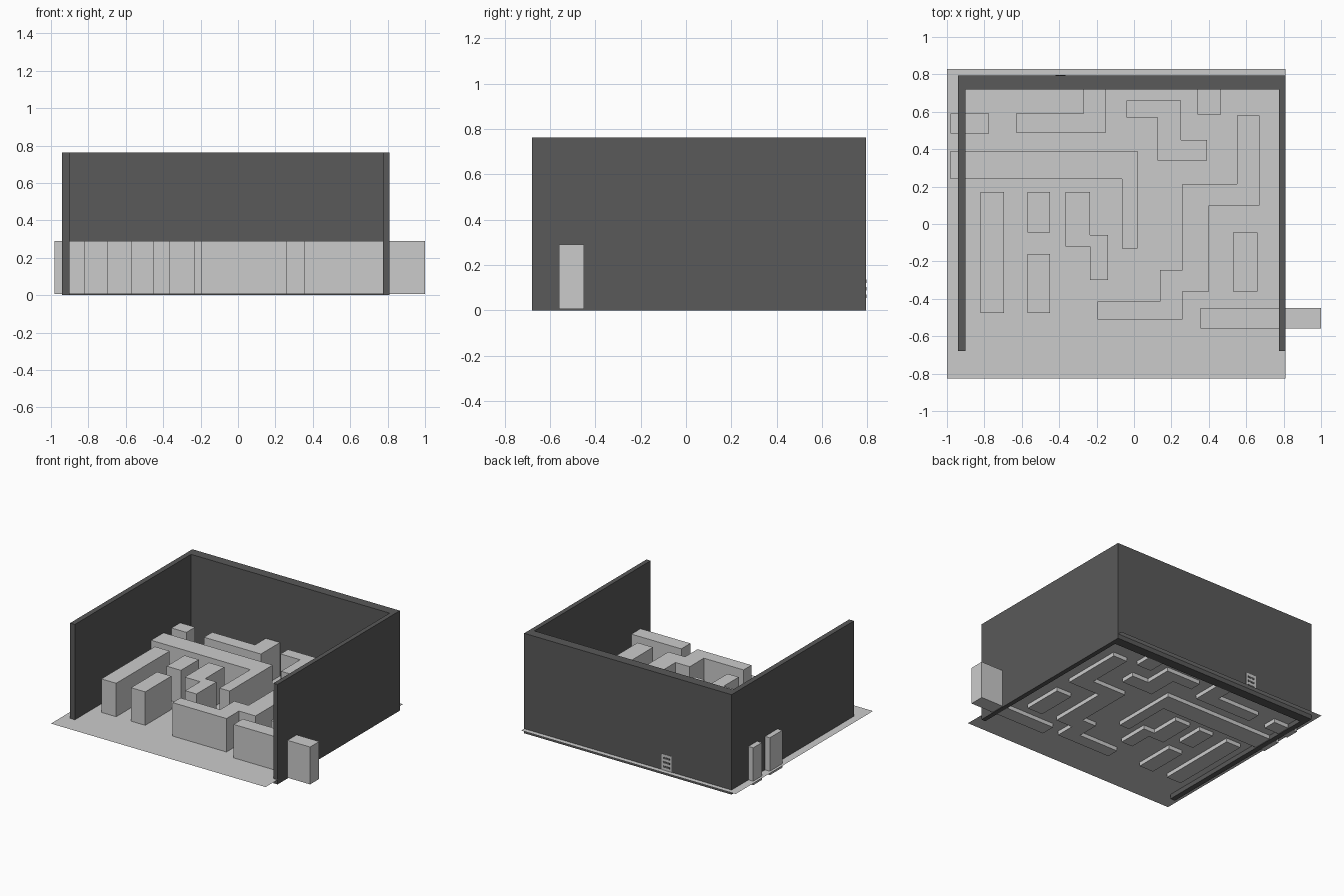
import bpy, bmesh


def prism(name, outline, z0, z1):
    """Closed block extruded upward from a plan outline."""
    bm = bmesh.new()
    face = bm.faces.new([bm.verts.new((x, y, z0)) for x, y in outline])
    if z1 > z0:
        ext = bmesh.ops.extrude_face_region(bm, geom=[face], use_keep_orig=True)
        top = [g for g in ext["geom"] if isinstance(g, bmesh.types.BMVert)]
        bmesh.ops.translate(bm, verts=top, vec=(0, 0, z1 - z0))
        bmesh.ops.recalc_face_normals(bm, faces=bm.faces[:])
    mesh = bpy.data.meshes.new(name)
    bm.to_mesh(mesh)
    bm.free()
    obj = bpy.data.objects.new(name, mesh)
    bpy.context.collection.objects.link(obj)
    return obj


def rect(x0, x1, y0, y1):
    return [(x0, y0), (x1, y0), (x1, y1), (x0, y1)]


dark = bpy.data.materials.new("dark_wall")
dark.diffuse_color = (0.1, 0.1, 0.1, 1)

# Thin floor sheet
prism("floor", rect(-1.0, 0.81, -0.825, 0.83), 0.035, 0.035)

# Enclosure walls, open at the front
for name, area in {
    "left_wall": rect(-0.94, -0.90, -0.68, 0.793),
    "right_wall": rect(0.775, 0.81, -0.68, 0.793),
    "back_wall": rect(-0.90, 0.775, 0.72, 0.793),
}.items():
    prism(name, area, 0, 0.762).data.materials.append(dark)

# Maze blocks: straight pieces
straight = [
    (-0.98, -0.775, 0.485, 0.59), (0.34, 0.465, 0.585, 0.75),
    (-0.82, -0.695, -0.475, 0.17), (-0.57, -0.45, -0.045, 0.17),
    (-0.57, -0.45, -0.475, -0.16), (0.53, 0.66, -0.36, -0.045),
    (0.355, 1.0, -0.56, -0.45),
]
for i, area in enumerate(straight):
    prism(f"straight_block_{i + 1}", rect(*area), 0.005, 0.29)

# Maze blocks: bent pieces
bent = [
    [(-0.63, 0.49), (-0.15, 0.49), (-0.15, 0.75), (-0.27, 0.75), (-0.27, 0.59), (-0.63, 0.59)],
    [(-0.98, 0.24), (-0.065, 0.24), (-0.065, -0.13), (0.02, -0.13), (0.02, 0.39), (-0.98, 0.39)],
    [(-0.04, 0.57), (0.125, 0.57), (0.125, 0.34), (0.39, 0.34), (0.39, 0.45), (0.25, 0.45),
     (0.25, 0.66), (-0.04, 0.66)],
    [(-0.365, 0.17), (-0.365, -0.12), (-0.235, -0.12), (-0.235, -0.30), (-0.14, -0.30),
     (-0.14, -0.06), (-0.235, -0.06), (-0.235, 0.17)],
    [(0.55, 0.58), (0.55, 0.215), (0.26, 0.215), (0.26, -0.245), (0.14, -0.245), (0.14, -0.415),
     (-0.195, -0.415), (-0.195, -0.51), (0.26, -0.51), (0.26, -0.36), (0.40, -0.36),
     (0.40, 0.10), (0.67, 0.10), (0.67, 0.58)],
]
for i, outline in enumerate(bent):
    prism(f"bent_block_{i + 1}", outline, 0.005, 0.29)

# Small plate with dark slots on the outside of the back wall
prism("back_plate", rect(-0.435, -0.35, 0.785, 0.795), 0.035, 0.155)
for i in range(3):
    z = 0.055 + i * 0.033
    prism(f"plate_slot_{i + 1}", rect(-0.42, -0.365, 0.787, 0.797), z, z + 0.014).data.materials.append(dark)
